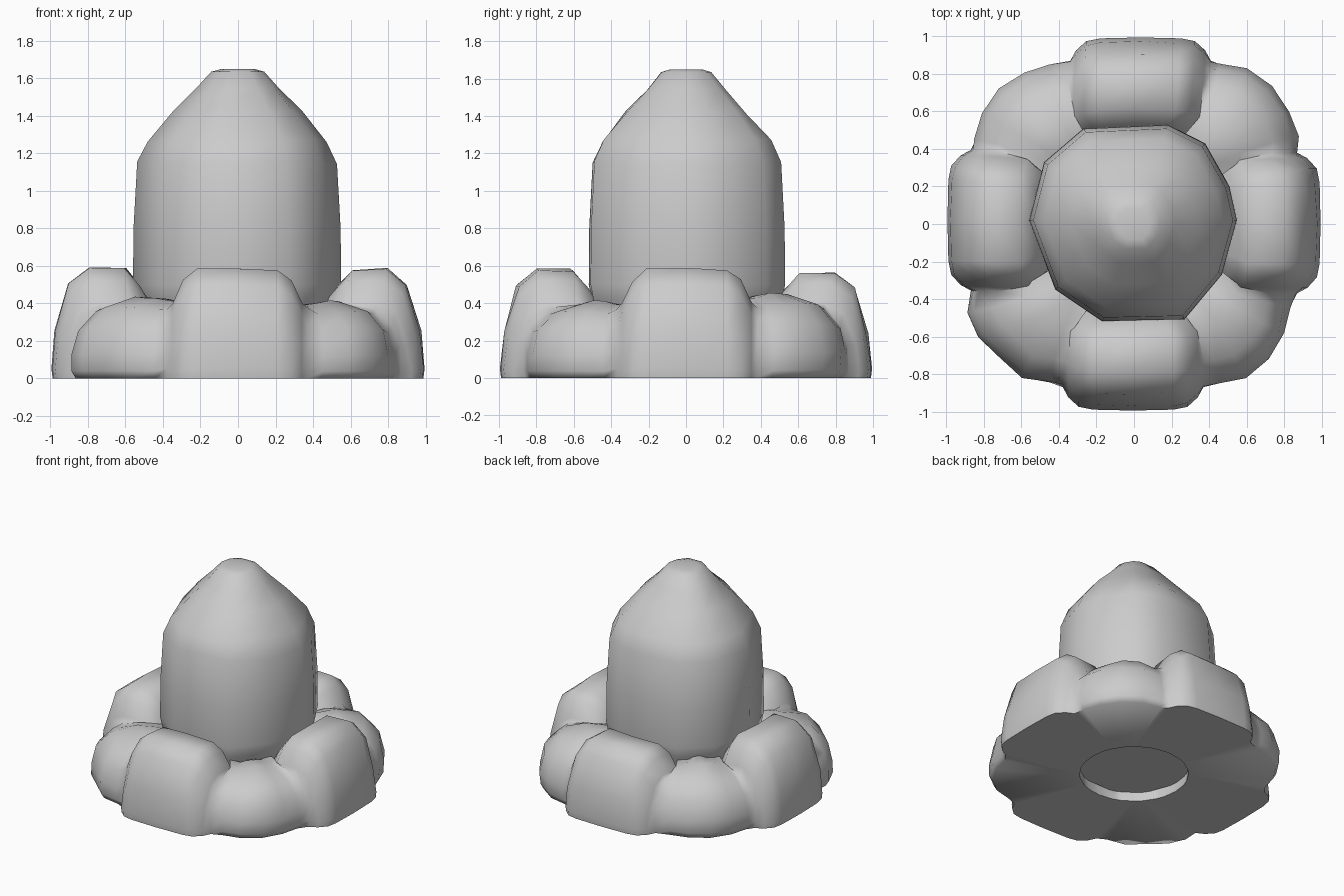
import bpy, bmesh, math, random

if "Cube" in bpy.data.objects:
    bpy.data.objects.remove(bpy.data.objects["Cube"])

random.seed(4)
stone = bpy.data.materials.new("stone grey")
stone.diffuse_color = (0.6, 0.6, 0.6, 1)
stone.use_nodes = True
stone.node_tree.nodes["Principled BSDF"].inputs["Base Color"].default_value = stone.diffuse_color


def make_object(name, rings, close_rings, angle):
    """Skin a list of closed loops into a smooth-shaded mesh."""
    bm = bmesh.new()
    loops = [[bm.verts.new(p) for p in r] for r in rings]
    n = len(loops[0])
    for i in range(len(loops) if close_rings else len(loops) - 1):
        a, b = loops[i], loops[(i + 1) % len(loops)]
        for j in range(n):
            k = (j + 1) % n
            bm.faces.new((a[j], a[k], b[k], b[j]))
    if not close_rings:
        bm.faces.new(loops[0])
        bm.faces.new(loops[-1])
    bmesh.ops.recalc_face_normals(bm, faces=bm.faces)
    me = bpy.data.meshes.new(name)
    bm.to_mesh(me)
    bm.free()
    me.materials.append(stone)
    ob = bpy.data.objects.new(name, me)
    bpy.context.collection.objects.link(ob)
    bpy.ops.object.select_all(action='DESELECT')
    ob.select_set(True)
    bpy.context.view_layer.objects.active = ob
    bpy.ops.object.shade_smooth_by_angle(angle=math.radians(angle))
    return ob


# Post: irregular eleven-sided column with a blunt tapering tip
plan = [(.55, .02), (.51, .2), (.38, .43), (.18, .53), (-.27, .51), (-.48, .33),
        (-.56, .02), (-.42, -.35), (-.17, -.52), (.27, -.51), (.47, -.27)]
levels = [(.07, .72), (.3, .86), (.42, .97), (.5, 1), (.8, .995), (1.15, .96),
          (1.27, .86), (1.42, .615), (1.55, .4), (1.635, .255), (1.65, .16)]
rings = []
for z, s in levels:
    wob = .012 if 1.1 < z < 1.6 else 0
    rings.append([(x * s, y * s, z + random.uniform(-wob, wob)) for x, y in plan])
make_object("post", rings, False, 60)

# Rock ring: radial cross-sections (fraction outward, height)
BLOCK = [(.99, 0), (1, .05), (.965, .25), (.85, .5), (.68, .585), (.38, .58),
         (.25, .49), (.15, .4), (.02, .25), (0, 0)]
VALLEY = [(.98, 0), (1, .05), (.98, .17), (.91, .28), (.74, .37), (.42, .4),
          (.25, .4), (.13, .37), (.02, .25), (0, 0)]
LOW = [(.96, 0), (.995, .04), (1, .13), (.945, .27), (.79, .375), (.5, .43),
       (.27, .42), (.13, .38), (.02, .25), (0, 0)]
HOLE = .38


def turn(u, t, z, a):
    """Place outward distance u and sideways offset t at direction a."""
    jit = .007 if .06 < z and u > .45 else 0
    u += random.uniform(-jit, jit)
    z += random.uniform(-jit, jit)
    return (u * math.cos(a) - t * math.sin(a), u * math.sin(a) + t * math.cos(a), z)


def block_section(a, profile, t_out, u_out, scale, shift, spread):
    """Straight-sided section of a tall block."""
    pts = []
    u0 = math.sqrt(HOLE ** 2 - (t_out * .45) ** 2)
    for f, z in profile:
        t = t_out * min(1, .45 + spread * f)
        pts.append(turn(u0 + f * (u_out - u0), t + shift * f, z * scale, a))
    return pts


def low_section(a, off, r_out, scale):
    """Fanned section of a low corner rock."""
    return [turn(HOLE + f * (r_out - HOLE), 0, z * scale,
                 a + math.radians(off) * (.3 + .7 * f)) for f, z in LOW]


# direction, block shift, block height, corner rock height, corner rock radii
quarters = [(0, .005, 1.0, 1.04, (.99, 1.02, 1.035, 1.02, .97)),
            (90, -.035, .97, 1.0, (.96, 1.0, 1.02, 1.0, .96)),
            (180, -.02, 1.015, 1.0, (1.01, 1.03, 1.01, 1.015, .96)),
            (270, -.005, 1.0, .95, (.965, 1.01, 1.02, .99, .945))]
rings = []
for deg, shift, tall, low, radii in quarters:
    a = math.radians(deg)
    rings.append(block_section(a, VALLEY, -.375, .87, 1, shift, 1))
    for t, u, s in [(-.345, .925, .69), (-.29, .975, .89), (-.215, .99, .99), (0, .995, 1),
                    (.215, .99, .99), (.29, .975, .89), (.345, .925, .69)]:
        rings.append(block_section(a, BLOCK, t, u, s * tall, shift, 1.4))
    rings.append(block_section(a, VALLEY, .375, .87, 1, shift, 1))
    for off, r, s in zip((-17, -9, 0, 9, 17), radii, (.96, 1, 1.01, 1, .96)):
        rings.append(low_section(a + math.pi / 4, off, r, s * low))
make_object("rock_ring", rings, True, 65)
